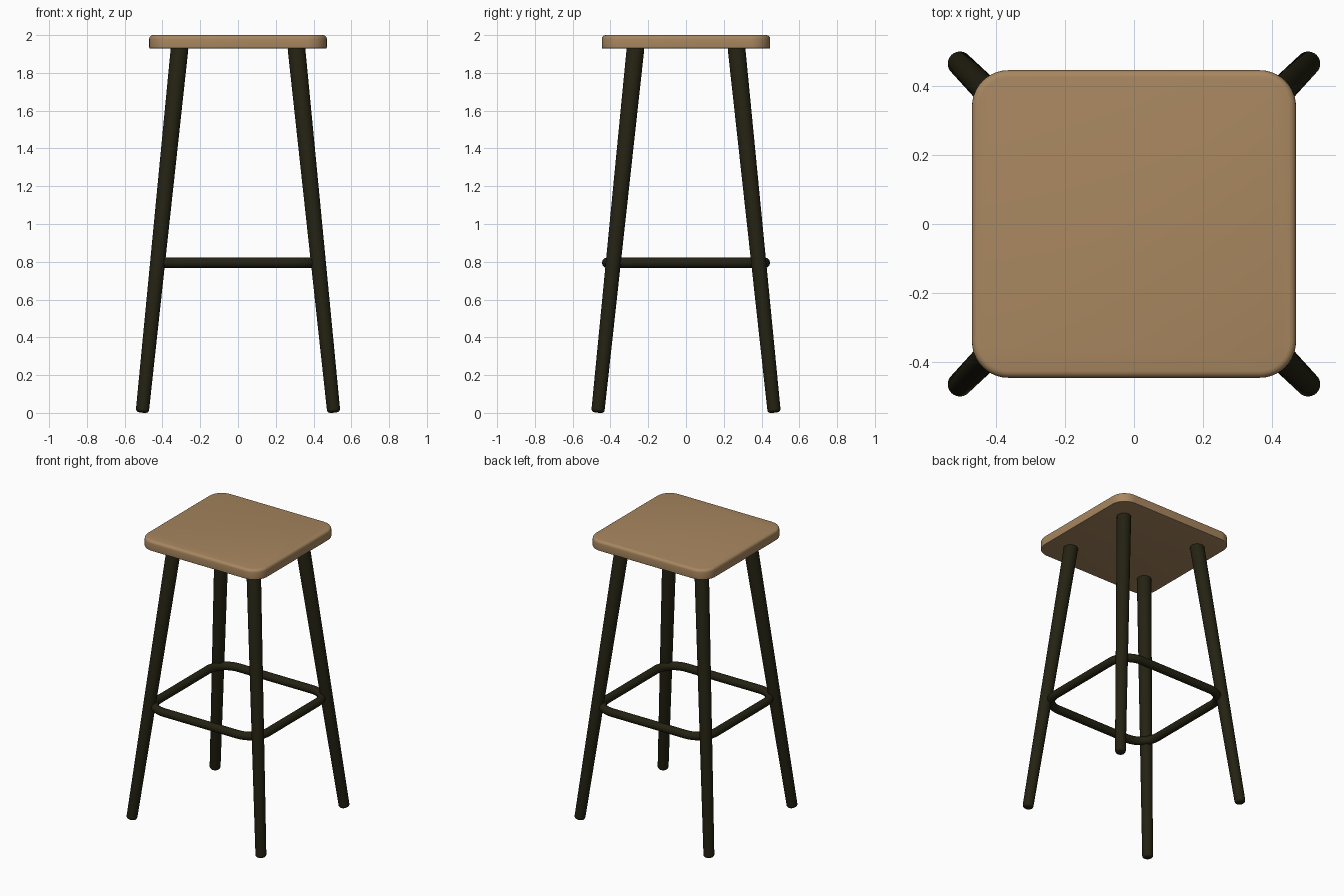
import bpy
import bmesh
from math import cos, sin, pi, radians
from mathutils import Vector

default = bpy.data.objects.get("Cube")
if default:
    bpy.data.objects.remove(default, do_unlink=True)


def make_material(name, color):
    mat = bpy.data.materials.new(name)
    mat.use_nodes = True
    mat.diffuse_color = (*color, 1)
    mat.node_tree.nodes["Principled BSDF"].inputs["Base Color"].default_value = (*color, 1)
    return mat


wood = make_material("warm_wood", (0.39, 0.24, 0.115))
dark = make_material("dark_olive_paint", (0.018, 0.016, 0.006))


def select_only(obj):
    bpy.ops.object.select_all(action="DESELECT")
    obj.select_set(True)
    bpy.context.view_layer.objects.active = obj


def smooth(obj):
    select_only(obj)
    bpy.ops.object.shade_smooth_by_angle(angle=radians(40))


def add_object(name, bm, mat):
    bmesh.ops.recalc_face_normals(bm, faces=bm.faces)
    mesh = bpy.data.meshes.new(name)
    bm.to_mesh(mesh)
    bm.free()
    mesh.materials.append(mat)
    obj = bpy.data.objects.new(name, mesh)
    bpy.context.collection.objects.link(obj)
    smooth(obj)
    return obj


def rounded_rectangle(half_x, half_y, radius, steps, z):
    """Outline points of a rectangle with round corners."""
    points = []
    for corner, (sx, sy) in enumerate([(1, 1), (-1, 1), (-1, -1), (1, -1)]):
        for i in range(steps + 1):
            a = (corner + i / steps) * pi / 2
            points.append(Vector((sx * (half_x - radius) + radius * cos(a),
                                  sy * (half_y - radius) + radius * sin(a), z)))
    return points


# Seat: rounded slab with a soft top edge and a crisper lower edge
bm = bmesh.new()
bottom = bm.faces.new([bm.verts.new(p) for p in rounded_rectangle(0.47, 0.446, 0.105, 10, 1.93)])
result = bmesh.ops.extrude_face_region(bm, geom=[bottom], use_keep_orig=True)
top_verts = [v for v in result["geom"] if isinstance(v, bmesh.types.BMVert)]
bmesh.ops.translate(bm, verts=top_verts, vec=(0, 0, 0.07))
for height, width in ((2.0, 0.02), (1.93, 0.004)):
    rim = [e for e in bm.edges if all(abs(v.co.z - height) < 1e-4 for v in e.verts)]
    bmesh.ops.bevel(bm, geom=rim, offset=width, segments=4, profile=0.5, affect="EDGES")
add_object("seat", bm, wood)


# Legs: tapered, splayed rods with rounded ends
def add_leg(name, foot, head):
    axis = head - foot
    bm = bmesh.new()
    bmesh.ops.create_cone(bm, cap_ends=True, segments=28, radius1=0.035,
                          radius2=0.047, depth=axis.length)
    caps = [f for f in bm.faces if len(f.verts) > 4]
    rims = list({e for f in caps for e in f.edges})
    bmesh.ops.bevel(bm, geom=rims, offset=0.016, segments=4, profile=0.5, affect="EDGES")
    bmesh.ops.transform(bm, matrix=axis.to_track_quat("Z", "Y").to_matrix().to_4x4(), verts=bm.verts)
    bmesh.ops.translate(bm, verts=bm.verts, vec=(foot + head) / 2)
    lowest = min(v.co.z for v in bm.verts)
    bmesh.ops.translate(bm, verts=bm.verts, vec=(0, 0, -lowest))
    add_object(name, bm, dark)


for side, sx in (("left", 1), ("right", -1)):
    for end, sy in (("front", -1), ("back", 1)):
        add_leg(f"{end}_{side}_leg", Vector((sx * 0.507, sy * 0.467, 0)),
                Vector((sx * 0.308, sy * 0.266, 1.94)))

# Footrest: one round tube bent into a rounded rectangle
curve = bpy.data.curves.new("footrest", "CURVE")
curve.dimensions = "3D"
curve.bevel_depth = 0.028
curve.bevel_resolution = 4
path = rounded_rectangle(0.43, 0.417, 0.14, 10, 0.795)
spline = curve.splines.new("POLY")
spline.points.add(len(path) - 1)
for point, co in zip(spline.points, path):
    point.co = (*co, 1)
spline.use_cyclic_u = True
curve.materials.append(dark)
footrest = bpy.data.objects.new("footrest", curve)
bpy.context.collection.objects.link(footrest)
select_only(footrest)
bpy.ops.object.convert(target="MESH")
smooth(bpy.context.view_layer.objects.active)
